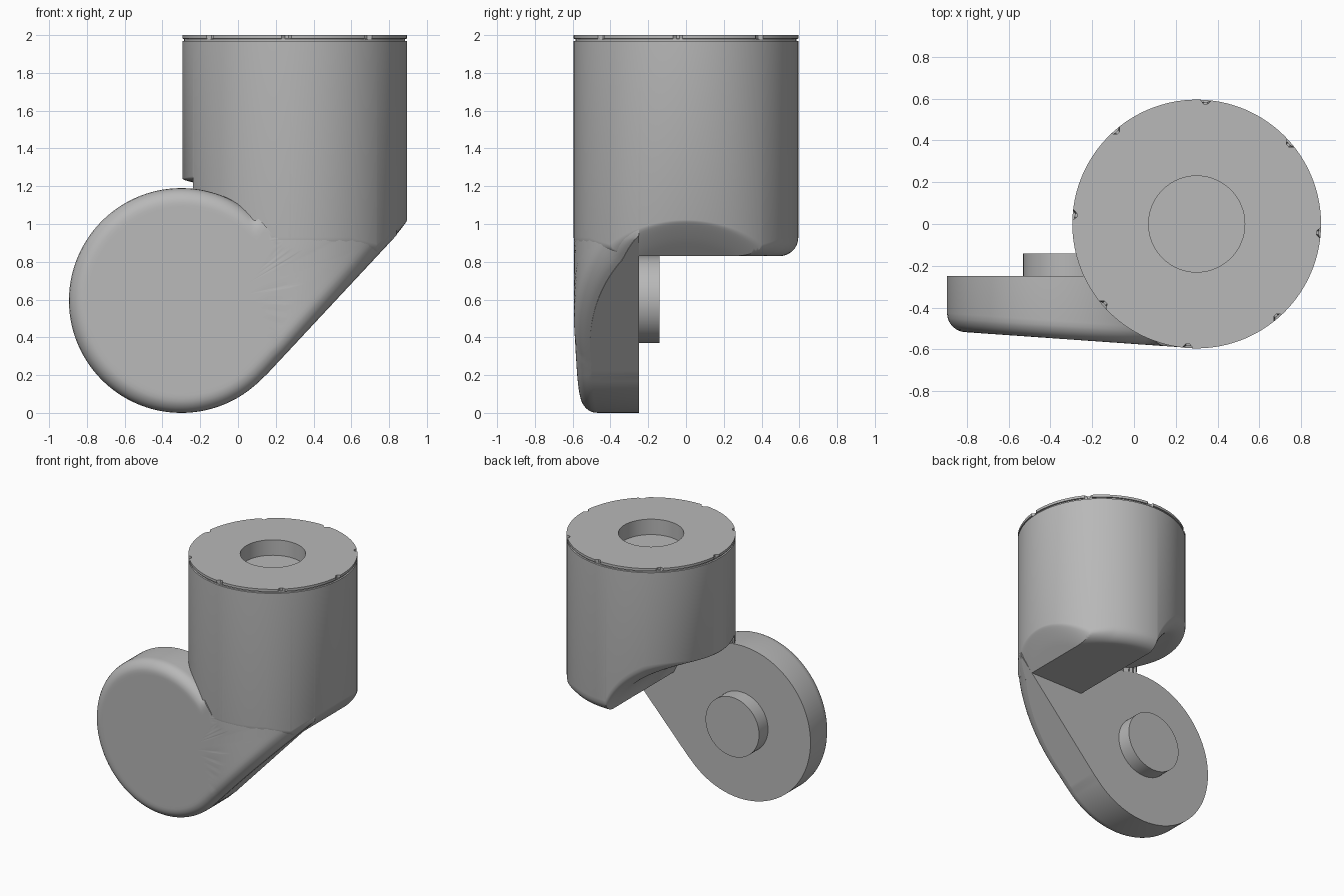
import bpy, bmesh
from math import sin, cos, tan, pi, sqrt, atan2, radians, hypot

cube = bpy.data.objects.get("Cube")
if cube:
    bpy.data.objects.remove(cube, do_unlink=True)

grey = bpy.data.materials.new("plain grey")
grey.use_nodes = True
colour = (0.48, 0.48, 0.48, 1)
grey.diffuse_color = colour
grey.node_tree.nodes["Principled BSDF"].inputs["Base Color"].default_value = colour

R = 0.595            # radius of both the column and the round end
AX = 0.3             # column axis at +AX, round end at -AX
BACK = -0.25         # back plane of the arm
FLOOR = 0.83         # flat underside of the column
CLEAR = 0.625        # clearance radius around the pivot
SLOPE = radians(47)  # angle of the slanted underside


def loft(bm, rings):
    """Skin a list of closed rings of equal length."""
    rows = [[bm.verts.new(p) for p in ring] for ring in rings]
    for a, b in zip(rows, rows[1:]):
        for i in range(len(a)):
            j = (i + 1) % len(a)
            bm.faces.new((a[i], a[j], b[j], b[i]))
    return rows


def finish(bm, name, angle=35):
    bmesh.ops.recalc_face_normals(bm, faces=bm.faces[:])
    mesh = bpy.data.meshes.new(name)
    bm.to_mesh(mesh)
    bm.free()
    mesh.materials.append(grey)
    obj = bpy.data.objects.new(name, mesh)
    bpy.context.collection.objects.link(obj)
    bpy.ops.object.select_all(action='DESELECT')
    obj.select_set(True)
    bpy.context.view_layer.objects.active = obj
    bpy.ops.object.shade_smooth_by_angle(angle=radians(angle))
    return obj


def round_off(d, r):
    """Drop of a quarter-round edge at distance d from the rim."""
    return r - sqrt(max(0, r * r - (r - d) ** 2)) if d < r else 0


def slant(x):
    return 1.0 + tan(SLOPE) * (x - AX - R)


# --- Column: turned shape with notched lid, socket and shaped underside ---
SEGS = 216


def circle(r, z, notch=0):
    pts = []
    for i in range(SEGS):
        a = 2 * pi * i / SEGS
        rr = r - notch if (i + 3) % 27 in (0, 1) else r
        pts.append((AX + rr * cos(a), rr * sin(a), z))
    return pts


bm = bmesh.new()
insets = [0.585, 0.45, 0.4, 0.35, 0.3, 0.25, 0.2, 0.15, 0.12, 0.1, 0.085,
          0.07, 0.055, 0.04, 0.028, 0.018, 0.01, 0.004, 0]
rings = [circle(R - d, 0) for d in insets]
rings += [circle(R, 1.968), circle(R - 0.01, 1.97), circle(R - 0.01, 1.98),
          circle(R, 1.981, 0.02), circle(R, 2, 0.02),
          circle(0.23, 2), circle(0.23, 1.88)]
rows = loft(bm, rings)
bm.faces.new(rows[0])
bm.faces.new(rows[-1])

# Cut lines where the underside changes direction
x_clear = -AX + sqrt(CLEAR ** 2 - (FLOOR - R) ** 2)
x_slant = AX + R - (1.0 - FLOOR) / tan(SLOPE)
for co, no in (((x_clear, 0, 0), (1, 0, 0)), ((x_slant, 0, 0), (1, 0, 0)),
               ((0, BACK, 0), (0, 1, 0))):
    bmesh.ops.bisect_plane(bm, geom=bm.verts[:] + bm.edges[:] + bm.faces[:],
                           plane_co=co, plane_no=no, dist=0.0005)


def underside(x, y):
    z = max(FLOOR, slant(x))
    if y > BACK - 0.01 and abs(x + AX) < CLEAR:
        z = max(z, R + sqrt(CLEAR ** 2 - (x + AX) ** 2))
    d = max(0, R - hypot(x - AX, y))
    side = min(1, max(0, abs(x - AX) - 0.3) / 0.3)
    return z + round_off(d, 0.1) * (1 - 0.8 * side)


for v in bm.verts:
    if v.co.z < 0.01:
        v.co.z = underside(v.co.x, v.co.y)
finish(bm, "column")

# --- Arm: round end running along the slanted edge into the column ---
bm = bmesh.new()
outline = []
start, end = radians(35), 2 * pi + SLOPE - pi / 2
for i in range(101):
    a = start + (end - start) * i / 100
    outline.append((-AX + R * cos(a), R + R * sin(a)))
x0, x1 = outline[-1][0], 0.838
for i in range(1, 41):
    x = x0 + (x1 - x0) * i / 40
    outline.append((x, slant(x)))
for i in range(1, 6):
    outline.append((x1, slant(x1) + 0.03 * i))
xe, ze = outline[-1]
xs, zs = outline[0]
for i in range(1, 24):
    t = i / 24
    outline.append((xe + (xs - xe) * t, ze + (zs - ze) * t))


def rim_distance(x, z):
    vx, vz = x + AX, z - R
    d = R - hypot(vx, vz)
    if vx * cos(SLOPE) + vz * sin(SLOPE) > 0:
        line = R - (vx * sin(SLOPE) - vz * cos(SLOPE))
        fade = R * max(0, radians(50) - atan2(vz, vx))
        d = max(d, min(line, fade))
    return max(0, d)


def front(x, z):
    plane = -0.553 - 0.07 * (x + AX)
    r = R - 0.002
    tube = -sqrt(max(0, r * r - (x - AX) ** 2))
    y = plane if x < 0.2 else max(plane, tube)
    thick = max(0, BACK - y)
    return min(BACK, y + round_off(rim_distance(x, z), min(0.085, 0.5 * thick)))


cx, cz = -0.1, 0.6
scales = [0.02, 0.1, 0.2, 0.3, 0.4, 0.5, 0.6, 0.68, 0.75, 0.8, 0.84, 0.87,
          0.9, 0.92, 0.94, 0.96, 0.975, 0.987, 0.995, 1]
rings = []
for s in scales:
    pts = [(cx + (x - cx) * s, cz + (z - cz) * s) for x, z in outline]
    rings.append([(x, front(x, z), z) for x, z in pts])
rings.append([(x, BACK, z) for x, z in outline])
rows = loft(bm, rings)
bm.faces.new(rows[0])
bm.faces.new(rows[-1])
bmesh.ops.remove_doubles(bm, verts=bm.verts[:], dist=0.0002)
finish(bm, "arm", 40)

# --- Pivot pin on the back of the round end ---
bm = bmesh.new()
rows = loft(bm, [[(-AX + 0.23 * cos(2 * pi * i / 64), y, 0.6 + 0.23 * sin(2 * pi * i / 64))
                  for i in range(64)] for y in (BACK - 0.05, -0.14)])
for row in rows:
    bm.faces.new(row)
finish(bm, "pivot_pin")
